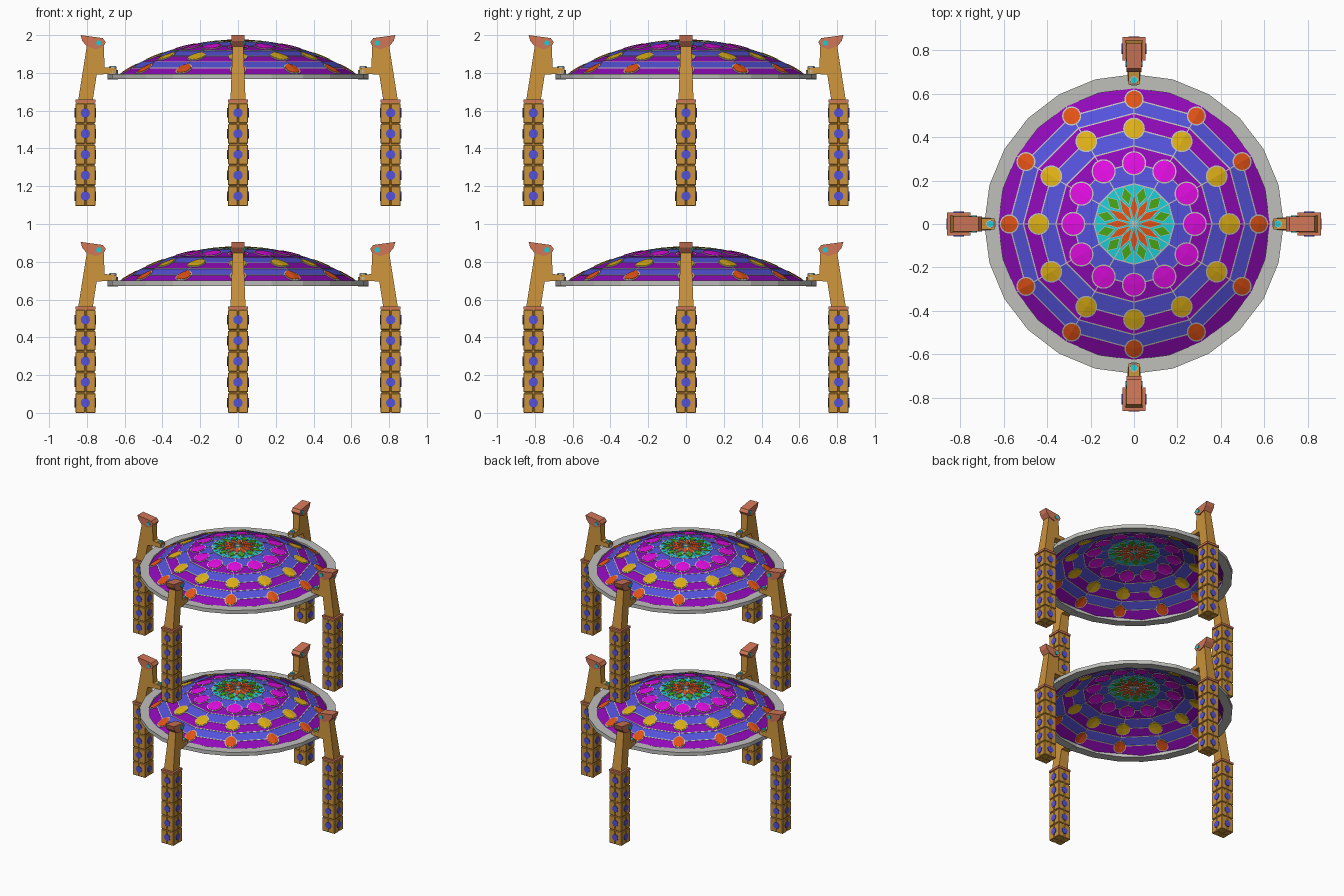
import bpy, bmesh, math
from mathutils import Vector, Matrix

cube = bpy.data.objects.get("Cube")
if cube:
    bpy.data.objects.remove(cube)

# Palette (linear)
COLOURS = {
    "wood": (0.60, 0.29, 0.045), "terracotta": (0.62, 0.18, 0.095),
    "grey": (0.52, 0.52, 0.50), "blue": (0.09, 0.085, 0.70),
    "purple": (0.28, 0.003, 0.48), "magenta": (0.75, 0.004, 0.75),
    "yellow": (0.72, 0.43, 0.008), "orange": (0.75, 0.085, 0.008),
    "cyan": (0.01, 0.62, 0.68), "green": (0.065, 0.38, 0.008),
}
MATS = {}
for label, rgb in COLOURS.items():
    m = bpy.data.materials.new(label)
    m.use_nodes = True
    m.diffuse_color = (*rgb, 1)
    m.node_tree.nodes["Principled BSDF"].inputs["Base Color"].default_value = (*rgb, 1)
    MATS[label] = m

LEVELS = (0, 1.095)
QUARTER = math.pi / 2
STEP = math.pi / 6


def finish(bm, name, colours, turns=1):
    """Turn a bmesh into one object per tier and per quarter turn."""
    bmesh.ops.recalc_face_normals(bm, faces=bm.faces)
    mesh = bpy.data.meshes.new(name)
    bm.to_mesh(mesh)
    bm.free()
    for c in colours:
        mesh.materials.append(MATS[c])
    for tier, z in zip(("lower", "upper"), LEVELS):
        for k in range(turns):
            ob = bpy.data.objects.new(f"{tier}_{name}", mesh)
            ob.location.z = z
            ob.rotation_euler.z = k * QUARTER
            bpy.context.collection.objects.link(ob)


def box(bm, centre, size):
    mat = Matrix.Translation(centre) @ Matrix.Diagonal((*size, 1))
    bmesh.ops.create_cube(bm, size=1, matrix=mat)


def cylinder(bm, centre, radius, depth, axis="Z", sides=12):
    rot = {"X": Matrix.Rotation(QUARTER, 4, "Y"),
           "Y": Matrix.Rotation(QUARTER, 4, "X"), "Z": Matrix()}[axis]
    bmesh.ops.create_cone(bm, cap_ends=True, segments=sides, radius1=radius, radius2=radius,
                          depth=depth, matrix=Matrix.Translation(centre) @ rot)


def extrude_profile(bm, points, half):
    """Extrude an x-z outline across y."""
    a = [bm.verts.new((x, -half, z)) for x, z in points]
    b = [bm.verts.new((x, half, z)) for x, z in points]
    bm.faces.new(a)
    bm.faces.new(b[::-1])
    n = len(a)
    for i in range(n):
        bm.faces.new((a[i], a[(i + 1) % n], b[(i + 1) % n], b[i]))


# Dome shape: twelve-sided, on a shallow spherical profile
RADII = (0, 0.185, 0.28, 0.36, 0.44, 0.51, 0.575, 0.65)
BANDS = ("cyan", "blue", "purple", "blue", "purple", "blue", "purple")
BALL = 1.17


def profile(r):
    return 0.88 - BALL + math.sqrt(BALL * BALL - r * r)


def dome_z(x, y):
    a = math.atan2(y, x) % STEP
    r = math.hypot(x, y) * math.cos(a - STEP / 2) / math.cos(STEP / 2)
    for r0, r1 in zip(RADII, RADII[1:]):
        if r <= r1 or r1 == RADII[-1]:
            t = (r - r0) / (r1 - r0)
            return profile(r0) * (1 - t) + profile(r1) * t


def polar(r, a):
    return Vector((r * math.cos(a), r * math.sin(a)))


def patch(bm, centre, outline, half):
    """Thin inlay that follows the dome and shows on both sides."""
    n = len(outline)
    sides = []
    for s in (half, -half):
        c, *rim = [bm.verts.new((p.x, p.y, dome_z(p.x, p.y) + s)) for p in [centre] + outline]
        for i in range(n):
            bm.faces.new((c, rim[i], rim[(i + 1) % n]))
        sides.append(rim)
    top, low = sides
    for i in range(n):
        j = (i + 1) % n
        bm.faces.new((top[i], top[j], low[j], low[i]))


def inlays(name, colour, centre_r, offset, local):
    """Twelve coloured inlays with a grey border below each."""
    for grow, half, label, c in ((0, 0.005, name, colour), (0.006, 0.003, name + "_border", "grey")):
        bm = bmesh.new()
        for k in range(12):
            a = k * STEP + offset
            centre = polar(centre_r, a)
            outline = [centre + Matrix.Rotation(a, 2) @ p for p in local(grow)]
            patch(bm, centre, outline, half)
        finish(bm, label, [c])


def disc(radius):
    return lambda g: [polar(radius + g, i * STEP / 2) for i in range(24)]


def kite(length, width):
    return lambda g: [Vector(p) for p in ((length + g, 0), (0, width + g / 2),
                                          (-length - g, 0), (0, -width - g / 2))]


# Dome shell with banded colours
bm = bmesh.new()
apex = bm.verts.new((0, 0, profile(0)))
previous = None
for band, r in enumerate(RADII[1:]):
    ring = [bm.verts.new((*polar(r, k * STEP), profile(r))) for k in range(12)]
    for k in range(12):
        j = (k + 1) % 12
        quad = (previous[k], ring[k], ring[j], previous[j]) if previous else (apex, ring[k], ring[j])
        bm.faces.new(quad).material_index = list(COLOURS).index(BANDS[band])
    previous = ring
finish(bm, "dome", COLOURS)

# Grey seams along bands and spokes
bm = bmesh.new()
seams = [(polar(r - 0.003, k * STEP), polar(r + 0.003, k * STEP),
          polar(r + 0.003, (k + 1) * STEP), polar(r - 0.003, (k + 1) * STEP))
         for r in RADII[1:-1] for k in range(12)]
for k in range(12):
    side = polar(0.0025, k * STEP + QUARTER)
    for r0, r1 in zip(RADII, RADII[1:]):
        p, q = polar(r0, k * STEP), polar(r1, k * STEP)
        seams.append((p - side, q - side, q + side, p + side))
for corners in seams:
    patch(bm, sum(corners, Vector((0, 0))) / 4, list(corners), 0.002)
finish(bm, "dome_seams", ["grey"])

# Round gems and central rosette
inlays("outer_gems", "orange", 0.575, 0, disc(0.038))
inlays("middle_gems", "yellow", 0.44, 0, disc(0.044))
inlays("inner_gems", "magenta", 0.28, 0, disc(0.05))
inlays("rosette_petals", "orange", 0.075, 0, kite(0.053, 0.016))
inlays("rosette_leaves", "green", 0.133, STEP / 2, kite(0.038, 0.022))

# Rim ring
bm = bmesh.new()
section = ((0.625, 0.672), (0.69, 0.672), (0.69, 0.70), (0.625, 0.70))
loops = [[bm.verts.new((*polar(r, i * STEP / 2), z)) for r, z in section] for i in range(24)]
for i in range(24):
    a, b = loops[i], loops[(i + 1) % 24]
    for s in range(4):
        t = (s + 1) % 4
        bm.faces.new((a[s], b[s], b[t], a[t]))
finish(bm, "rim_ring", ["grey"])

# Post: five blocks of four quarters around a core
POST_X, PITCH = 0.808, 0.11
bm = bmesh.new()
for i in range(5):
    for sx in (-1, 1):
        for sy in (-1, 1):
            box(bm, (POST_X + sx * 0.0275, sy * 0.0275, i * PITCH + 0.052), (0.051, 0.051, 0.104))
bmesh.ops.bevel(bm, geom=bm.edges[:], offset=0.003, segments=1, affect="EDGES")
box(bm, (POST_X, 0, 0.276), (0.094, 0.094, 0.55))
finish(bm, "post", ["wood"], 4)

# Blue studs on every post face
bm = bmesh.new()
for i in range(5):
    for axis in "XY":
        cylinder(bm, (POST_X, 0, i * PITCH + 0.053), 0.025, 0.114, axis)
finish(bm, "post_studs", ["blue"], 4)

# Plate on top of the post
bm = bmesh.new()
box(bm, (POST_X, 0, 0.556), (0.107, 0.107, 0.016))
finish(bm, "post_plate", ["terracotta"], 4)

# Tapered arm with foot reaching over the rim
bm = bmesh.new()
extrude_profile(bm, [(0.846, 0.56), (0.80, 0.85), (0.711, 0.85), (0.706, 0.735), (0.642, 0.73),
                     (0.642, 0.703), (0.748, 0.695), (0.769, 0.56)], 1)
for v in bm.verts:
    v.co.y *= 0.025 if v.co.x < 0.71 else 0.04 - 0.04 * (v.co.z - 0.56)
finish(bm, "arm", ["wood"], 4)

# Head cap over the arm
bm = bmesh.new()
extrude_profile(bm, [(0.833, 0.905), (0.716, 0.889), (0.70, 0.868), (0.711, 0.846),
                     (0.753, 0.83), (0.80, 0.845), (0.825, 0.875)], 0.035)
finish(bm, "head_cap", ["terracotta"], 4)

# Pin through the head and bolt through the foot
bm = bmesh.new()
cylinder(bm, (0.737, 0, 0.863), 0.014, 0.08, "Y")
cylinder(bm, (0.663, 0, 0.725), 0.014, 0.032)
finish(bm, "pins", ["cyan"], 4)
bm = bmesh.new()
cylinder(bm, (0.663, 0, 0.695), 0.027, 0.05)
cylinder(bm, (0.663, 0, 0.73), 0.019, 0.016)
finish(bm, "bolt_washers", ["grey"], 4)
